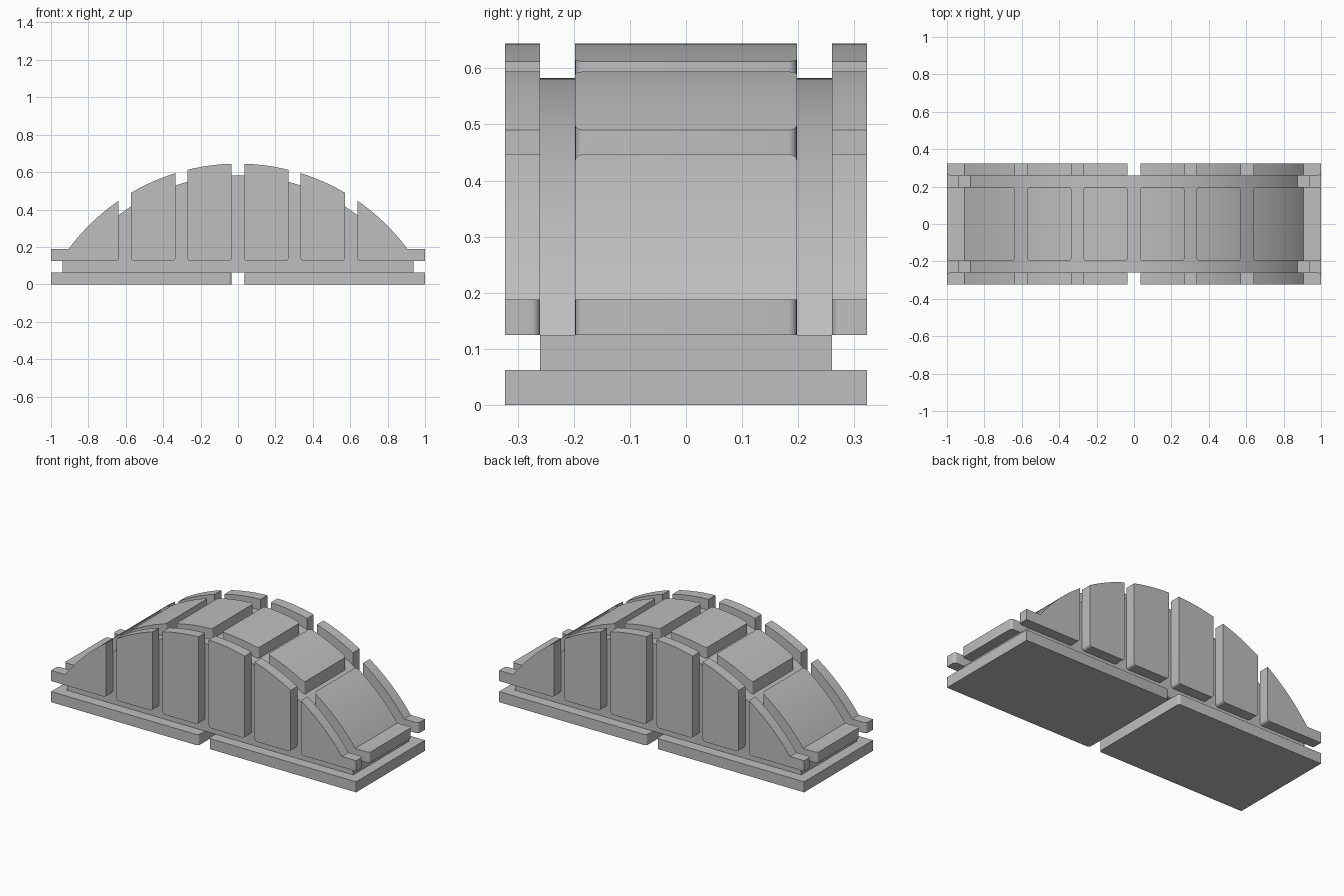
import bpy, bmesh, math

cube = bpy.data.objects.get("Cube")
if cube:
    bpy.data.objects.remove(cube)

grey = bpy.data.materials.new("plain_grey")
grey.use_nodes = True
colour = (0.52, 0.52, 0.52, 1)
grey.diffuse_color = colour
grey.node_tree.nodes["Principled BSDF"].inputs["Base Color"].default_value = colour

# Layer thickness, arch centre and radius, and corner rounding
T = 0.0625
ARC_Z, ARC_R = -0.4825, 1.1275
LIP = 3 * T
Y_OUT, Y_CORE, Y_TOP = 0.3225, 0.26, 0.1975
ROUND = 0.016
SPANS = [(0.034, 0.27), (0.335, 0.571), (0.638, 1.0)]


def arch(x, radius):
    return ARC_Z + math.sqrt(radius ** 2 - x ** 2)


def arch_end(z, radius):
    return math.sqrt(radius ** 2 - (z - ARC_Z) ** 2)


def steps(a, b, n):
    return [a + (b - a) * i / n for i in range(n + 1)]


def prism(name, profile, y0, y1, rounded=None):
    """Extrude an x-z profile along y and round the chosen edges."""
    bm = bmesh.new()
    rows = [[bm.verts.new((x, y, z)) for x, z in profile] for y in (y0, y1)]
    bm.faces.new(rows[0])
    bm.faces.new(rows[1])
    n = len(profile)
    for i in range(n):
        j = (i + 1) % n
        bm.faces.new((rows[0][i], rows[0][j], rows[1][j], rows[1][i]))
    bmesh.ops.recalc_face_normals(bm, faces=bm.faces)
    if rounded:
        edges = [e for e in bm.edges if rounded(e.verts[0].co, e.verts[1].co)]
        bmesh.ops.bevel(bm, geom=edges, offset=ROUND, segments=5,
                        profile=0.5, affect='EDGES')
    mesh = bpy.data.meshes.new(name)
    bm.to_mesh(mesh)
    bm.free()
    mesh.materials.append(grey)
    obj = bpy.data.objects.new(name, mesh)
    bpy.context.collection.objects.link(obj)
    bpy.ops.object.select_all(action='DESELECT')
    obj.select_set(True)
    bpy.context.view_layer.objects.active = obj
    bpy.ops.object.shade_smooth_by_angle(angle=math.radians(30))
    return obj


def plate_profile(x0, x1, side, buried):
    """Arched plate outline; the end plates finish in a flat foot."""
    foot = x1 == 1.0
    top_end = arch_end(LIP, ARC_R) if foot else x1
    pts = [(x, arch(x, ARC_R)) for x in steps(x0, top_end, 14)]
    if foot:
        pts.append((1.0, LIP))
    if buried:
        # Underside follows the core, just below its surface
        inner = ARC_R - T - 0.01
        low_end = arch_end(2 * T, inner) if foot else x1
        if foot:
            pts.append((1.0, 2 * T))
        pts += [(x, arch(x, inner)) for x in steps(low_end, x0, 14)]
    else:
        pts += [(x1, 2 * T), (x0, 2 * T)]
    return [(side * x, z) for x, z in pts]


def same(a, b):
    return abs(a - b) < 1e-4


# Base slabs, split at the middle
for side, label in ((1, "left"), (-1, "right")):
    prism(f"base_slab_{label}",
          [(side * x, z) for x, z in ((0.034, 0), (1, 0), (1, T), (0.034, T))],
          -Y_OUT, Y_OUT,
          lambda a, b: same(a.y, b.y) and same(abs(a.x), 0.034) and same(a.x, b.x))

# Arched core
core_end = arch_end(2 * T, ARC_R - T)
core = [(-1 + T, T), (-1 + T, 2 * T)]
core += [(x, arch(x, ARC_R - T)) for x in steps(-core_end, core_end, 64)]
core += [(1 - T, 2 * T), (1 - T, T)]
prism("arched_core", core, -Y_CORE, Y_CORE)

for side, label in ((1, "left"), (-1, "right")):
    for number, (x0, x1) in enumerate(SPANS, 1):

        # Side plates: rounded lower corners and rounded inner foot corner
        def side_round(a, b):
            lower = same(a.z, 2 * T) and same(b.z, 2 * T) and same(a.x, b.x)
            foot = (same(abs(a.x), 1) and same(a.x, b.x)
                    and same(a.y, b.y) and same(abs(a.y), Y_CORE))
            return (lower and not same(abs(a.x), 1)) or foot

        for y0, y1, face in ((-Y_OUT, -Y_CORE, "front"), (Y_CORE, Y_OUT, "back")):
            prism(f"{face}_plate_{label}_{number}",
                  plate_profile(x0, x1, side, False), y0, y1, side_round)

        # Top plates: rounded upright corners
        def top_round(a, b):
            return same(a.x, b.x) and same(a.y, b.y)

        prism(f"top_plate_{label}_{number}",
              plate_profile(x0, x1, side, True), -Y_TOP, Y_TOP, top_round)
